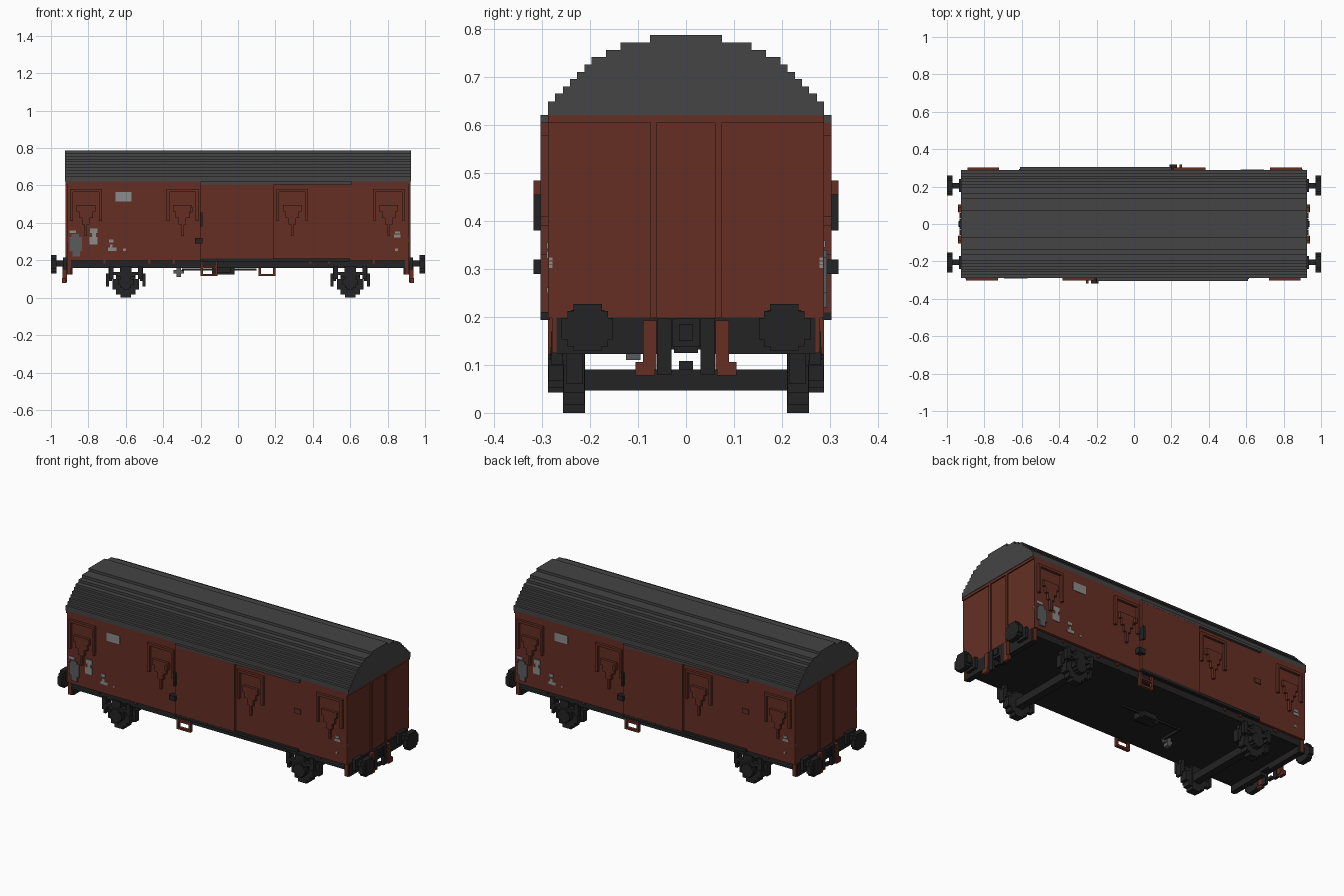
import bpy, bmesh

cube = bpy.data.objects.get("Cube")
if cube:
    bpy.data.objects.remove(cube, do_unlink=True)


def material(name, r, g, b):
    m = bpy.data.materials.new(name)
    m.use_nodes = True
    m.diffuse_color = (r, g, b, 1)
    bsdf = m.node_tree.nodes["Principled BSDF"]
    bsdf.inputs["Base Color"].default_value = (r, g, b, 1)
    bsdf.inputs["Roughness"].default_value = 0.8
    return m


RED = material("oxide red", 0.130, 0.028, 0.017)
ROOF = material("roof grey", 0.058, 0.058, 0.058)
BLACK = material("frame black", 0.017, 0.017, 0.017)
PALE = material("pale grey", 0.26, 0.26, 0.25)
SLATE = material("slate grey", 0.10, 0.105, 0.11)

ONE = [(1, 1)]
TURN = [(1, 1), (-1, -1)]                     # half turn about z
ENDS = [(1, 1), (-1, 1)]                      # mirrored in x
SIDES = [(1, 1), (1, -1)]                     # mirrored in y
QUAD = [(1, 1), (-1, 1), (1, -1), (-1, -1)]   # all four corners


def finish(name, bm, mat):
    bmesh.ops.recalc_face_normals(bm, faces=bm.faces)
    me = bpy.data.meshes.new(name)
    bm.to_mesh(me)
    bm.free()
    me.materials.append(mat)
    ob = bpy.data.objects.new(name, me)
    bpy.context.collection.objects.link(ob)
    return ob


def boxes(name, mat, items, copies=ONE):
    """Boxes given as x0, x1, y0, y1, z0, z1, repeated with sign flips."""
    bm = bmesh.new()
    for sx, sy in copies:
        for x0, x1, y0, y1, z0, z1 in items:
            vs = bmesh.ops.create_cube(bm, size=1)["verts"]
            for v in vs:
                v.co.x = sx * ((x0 + x1) / 2 + v.co.x * (x1 - x0))
                v.co.y = sy * ((y0 + y1) / 2 + v.co.y * (y1 - y0))
                v.co.z = (z0 + z1) / 2 + v.co.z * (z1 - z0)
    return finish(name, bm, mat)


def side(name, mat, items, depth=0.015, base=0.288):
    """Plates on the front wall as x0, x1, z0, z1, repeated on the back."""
    return boxes(name, mat, [(x0, x1, -base - depth, -base + 0.004, z0, z1)
                             for x0, x1, z0, z1 in items], TURN)


# Body shell
boxes("body", RED, [(-0.915, 0.915, -0.288, 0.288, 0.198, 0.622)])
boxes("end_posts", RED, [(0.91, 0.922, 0.06, 0.075, 0.198, 0.606),
                         (0.91, 0.922, -0.288, 0.288, 0.606, 0.62)], ENDS)
boxes("end_posts_right", RED, [(0.91, 0.922, -0.075, -0.06, 0.198, 0.606)], ENDS)
boxes("corner_posts", RED, [(0.893, 0.915, 0.255, 0.28, 0.125, 0.2)], QUAD)

# Stepped barrel roof
steps = [(0.288, 0.65), (0.273, 0.666), (0.257, 0.681), (0.242, 0.696),
         (0.227, 0.711), (0.212, 0.727), (0.197, 0.742), (0.167, 0.757),
         (0.137, 0.773), (0.075, 0.788)]
half, z = [], 0.62
for w, top in steps:
    half += [(w, z), (w, top)]
    z = top
outline = half + [(-w, h) for w, h in reversed(half)]
bm = bmesh.new()
face = bm.faces.new([bm.verts.new((-0.925, w, h)) for w, h in outline])
ext = bmesh.ops.extrude_face_region(bm, geom=[face])["geom"]
for v in ext:
    if isinstance(v, bmesh.types.BMVert):
        v.co.x = 0.925
finish("roof", bm, ROOF)

# Sliding door with its rails and latches
side("sliding_door", RED, [(-0.2, 0.19, 0.209, 0.606)])
side("door_top_rail", ROOF, [(-0.2, 0.61, 0.606, 0.621)], 0.0155)
side("door_bottom_rail", BLACK, [(-0.2, 0.6, 0.194, 0.21)], 0.0155)
side("door_latches", BLACK, [(-0.203, -0.19, 0.38, 0.456),
                             (-0.23, -0.19, 0.29, 0.32)], 0.03)
side("door_catch", RED, [(-0.257, -0.243, 0.456, 0.485)], 0.03)
side("label_holder", RED, [(0.572, 0.615, 0.418, 0.445)], 0.006)

# Ventilator frames with stepped funnels
for i, cx in enumerate((-0.813, -0.297, 0.29, 0.806)):
    side("ventilator_%d" % (i + 1), RED, [
        (cx - 0.085, cx + 0.085, 0.565, 0.58),
        (cx - 0.085, cx - 0.07, 0.41, 0.565),
        (cx + 0.07, cx + 0.085, 0.41, 0.565),
        (cx - 0.05, cx + 0.05, 0.46, 0.495),
        (cx - 0.037, cx + 0.037, 0.425, 0.46),
        (cx - 0.02, cx + 0.02, 0.39, 0.425),
        (cx - 0.007, cx + 0.007, 0.33, 0.39)])

# Marking plates
side("side_markings", PALE, [
    (-0.655, -0.57, 0.515, 0.565), (-0.79, -0.75, 0.345, 0.37),
    (-0.78, -0.76, 0.325, 0.345), (-0.795, -0.75, 0.285, 0.325),
    (-0.69, -0.665, 0.295, 0.312), (-0.695, -0.65, 0.25, 0.268),
    (-0.685, -0.67, 0.268, 0.285), (-0.615, -0.6, 0.25, 0.262),
    (0.835, 0.87, 0.322, 0.338), (0.84, 0.865, 0.342, 0.355),
    (0.84, 0.855, 0.25, 0.262), (-0.9, -0.865, 0.345, 0.36)], 0.003)
side("chalk_board", SLATE, [(-0.9, -0.835, 0.25, 0.325), (-0.89, -0.85, 0.325, 0.34),
                            (-0.885, -0.845, 0.22, 0.25)], 0.006)
boxes("end_marks", PALE, [(0.91, 0.918, 0.278, 0.286, h, h + 0.006)
                          for h in (0.302, 0.31, 0.318)], QUAD)

# Underframe
boxes("underframe", BLACK, [(-0.905, 0.905, -0.273, 0.273, 0.16, 0.2)])
boxes("headstocks", BLACK, [(0.885, 0.918, 0.03, 0.27, 0.123, 0.199)], QUAD)
boxes("headstock_centres", BLACK, [(0.885, 0.918, -0.03, 0.03, 0.14, 0.199)], ENDS)

# Buffers with blocky round heads
boxes("buffers", BLACK, [
    (0.91, 0.975, 0.19, 0.22, 0.168, 0.2),
    (0.91, 0.935, 0.17, 0.24, 0.15, 0.215),
    (0.97, 1.0, 0.175, 0.235, 0.13, 0.227),
    (0.9705, 0.9995, 0.163, 0.247, 0.138, 0.213),
    (0.971, 0.999, 0.152, 0.26, 0.153, 0.198)], QUAD)

# Draw hooks and hoses
boxes("draw_hooks", BLACK, [(0.915, 0.932, -0.028, 0.028, 0.137, 0.197),
                            (0.93, 0.938, -0.015, 0.015, 0.15, 0.185),
                            (0.915, 0.932, -0.015, 0.015, 0.09, 0.108)], ENDS)
boxes("coupling_links", BLACK, [(0.915, 0.932, 0.03, 0.06, 0.08, 0.197)], QUAD)
boxes("brake_hoses", RED, [(0.915, 0.938, 0.062, 0.09, 0.09, 0.193),
                           (0.92, 0.94, 0.065, 0.105, 0.078, 0.106)], QUAD)

# Wheelsets: axles, blocky wheels, axle boxes, springs and brake shoes
boxes("axles", BLACK, [(0.578, 0.622, -0.215, 0.215, 0.047, 0.091)], ENDS)


def disc(cx, cz, r, y0, y1):
    return [(cx - a * r, cx + a * r, y0 + i * 0.0005, y1 - i * 0.0005, cz - b * r, cz + b * r)
            for i, (a, b) in enumerate([(0.4, 1), (0.72, 0.75), (1, 0.4)])]


boxes("wheels", BLACK, disc(0.6, 0.071, 0.071, 0.211, 0.257), QUAD)
boxes("axle_boxes", BLACK, disc(0.6, 0.083, 0.04, 0.255, 0.288), QUAD)
boxes("springs", BLACK, [(0.55, 0.65, 0.256, 0.284, 0.11, 0.125),
                         (0.525, 0.675, 0.257, 0.283, 0.12, 0.137),
                         (0.51, 0.535, 0.258, 0.282, 0.1, 0.17),
                         (0.665, 0.69, 0.258, 0.282, 0.1, 0.17),
                         (0.57, 0.63, 0.258, 0.282, 0.13, 0.17)], QUAD)
boxes("brake_shoes", BLACK, [(0.495, 0.51, 0.215, 0.25, 0.06, 0.13),
                             (0.69, 0.705, 0.215, 0.25, 0.06, 0.13),
                             (0.508, 0.525, 0.22, 0.245, 0.09, 0.17),
                             (0.675, 0.692, 0.22, 0.245, 0.09, 0.17)], QUAD)

# Hanging foot steps
boxes("foot_steps", RED, [(-0.2, -0.11, -0.288, -0.27, 0.115, 0.127),
                          (-0.2, -0.188, -0.288, -0.27, 0.115, 0.2),
                          (-0.122, -0.11, -0.288, -0.27, 0.115, 0.2),
                          (-0.2, -0.11, -0.287, -0.271, 0.158, 0.17)], TURN)
boxes("sole_bar_brackets", RED, [(x, x + 0.012, -0.28, -0.27, 0.182, 0.199)
                                 for x in (-0.72, -0.48, -0.35, 0.38, 0.48, 0.72)], TURN)

# Brake cylinder, rods and lever
boxes("brake_cylinder", BLACK, [(-0.14, -0.02, -0.025, 0.025, 0.125, 0.165),
                                (-0.12, -0.04, -0.04, 0.04, 0.132, 0.163)])
boxes("brake_rods", BLACK, [(-0.3, 0.1, 0.012, 0.022, 0.145, 0.155),
                            (-0.3, -0.288, -0.13, 0.02, 0.143, 0.157)])
boxes("brake_lever", SLATE, [(-0.345, -0.29, -0.12, -0.1, 0.13, 0.148),
                             (-0.33, -0.305, -0.125, -0.095, 0.11, 0.162)])
